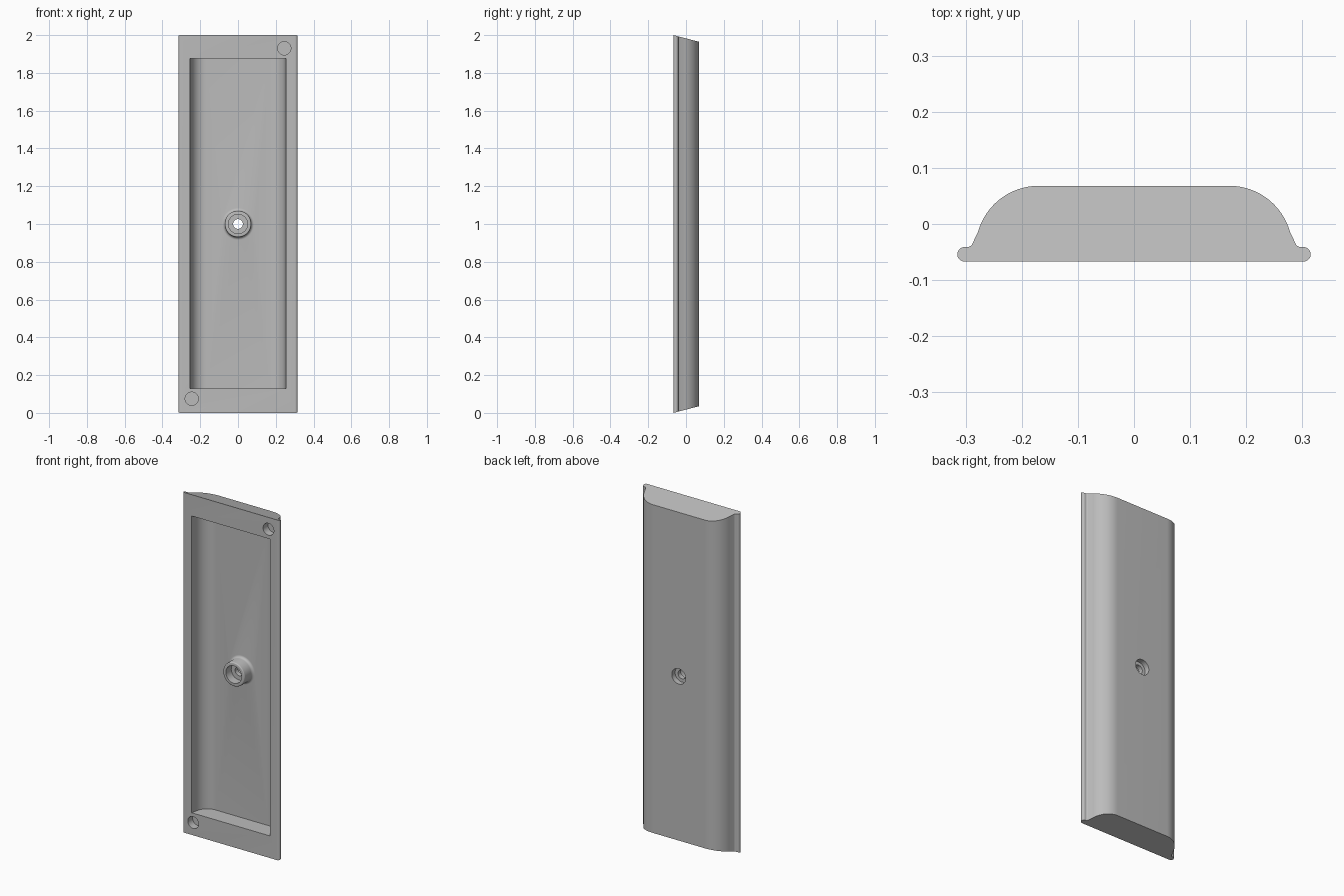
import bpy
import bmesh
from math import sin, cos, pi, radians

if "Cube" in bpy.data.objects:
    bpy.data.objects.remove(bpy.data.objects["Cube"])

FRONT, BACK, FLOOR = -0.067, 0.068, 0.035
SLOPE = 0.26

grey = bpy.data.materials.new("satin grey")
grey.use_nodes = True
color = (0.5, 0.5, 0.5, 1)
grey.diffuse_color = color
grey.node_tree.nodes["Principled BSDF"].inputs["Base Color"].default_value = color


def make_object(name, bm):
    bmesh.ops.recalc_face_normals(bm, faces=bm.faces)
    mesh = bpy.data.meshes.new(name)
    bm.to_mesh(mesh)
    bm.free()
    mesh.materials.append(grey)
    obj = bpy.data.objects.new(name, mesh)
    bpy.context.collection.objects.link(obj)
    return obj


def arc(cx, cy, r, start, end, steps):
    """Points on an arc in the x-y plane, angles in degrees."""
    angles = [radians(start + (end - start) * i / steps) for i in range(steps + 1)]
    return [(cx + r * cos(a), cy + r * sin(a)) for a in angles]


def extrude(name, half, z0, z1, slope=0):
    """Mirror a half profile and extrude it up z, with sloped ends."""
    outline = half + [(-x, y) for x, y in reversed(half)]
    bm = bmesh.new()
    low = [bm.verts.new((x, y, z0 + slope * (y - FRONT))) for x, y in outline]
    top = [bm.verts.new((x, y, z1 - slope * (y - FRONT))) for x, y in outline]
    bm.faces.new(low)
    bm.faces.new(top)
    n = len(outline)
    for i in range(n):
        j = (i + 1) % n
        bm.faces.new((low[i], low[j], top[j], top[i]))
    return make_object(name, bm)


def lathe(name, profile, x=0, z=1, steps=48):
    """Closed solid turned about the y direction from (radius, y) points."""
    bm = bmesh.new()
    rings = []
    for r, y in profile:
        rings.append([bm.verts.new((x + r * cos(2 * pi * i / steps), y,
                                    z + r * sin(2 * pi * i / steps)))
                      for i in range(steps)])
    for a, b in zip(rings, rings[1:]):
        for i in range(steps):
            j = (i + 1) % steps
            bm.faces.new((a[i], a[j], b[j], b[i]))
    bm.faces.new(rings[0])
    bm.faces.new(rings[-1])
    return make_object(name, bm)


def combine(target, tool, operation):
    mod = target.modifiers.new(operation, 'BOOLEAN')
    mod.operation = operation
    mod.solver = 'EXACT'
    mod.object = tool
    bpy.context.view_layer.objects.active = target
    bpy.ops.object.modifier_apply(modifier=mod.name)
    bpy.data.objects.remove(tool)


# Body: rounded back, small fillet and a rounded lip along each side
half_body = (arc(0.302, -0.054, 0.013, -90, 90, 10)
             + arc(0.297, -0.031, 0.010, -90, -165, 5)
             + arc(0.17, -0.044, 0.112, 16, 90, 20))
body = extrude("handle_body", half_body, 0, 2, SLOPE)

# Finger recess
half_recess = [(0.257, FRONT - 0.02), (0.255, FRONT)] + arc(0.17, -0.044, 0.079, 8, 90, 16)
combine(body, extrude("recess_cutter", half_recess, 0.13, 1.875), 'DIFFERENCE')

# Boss with a flared foot and a softened rim
foot = [(0.085 - x, y) for x, y in arc(0, FLOOR - 0.015, 0.015, 90, 0, 6)]
boss_profile = ([(0.085, FLOOR + 0.01)] + foot
                + arc(0.064, -0.034, 0.006, 0, -90, 5))
combine(body, lathe("boss", boss_profile), 'UNION')

# Stepped bore through the boss and blind holes in two corners
bores = [(0, 1, 0.051, -0.1, 0.01), (0, 1, 0.026, -0.1, 0.1),
         (0, 1, 0.045, 0.037, 0.1),
         (0.245, 1.93, 0.035, -0.1, -0.022), (-0.245, 0.075, 0.035, -0.1, -0.022)]
for x, z, r, y0, y1 in bores:
    combine(body, lathe("bore_cutter", [(r, y0), (r, y1)], x, z), 'DIFFERENCE')

bpy.ops.object.select_all(action='DESELECT')
body.select_set(True)
bpy.context.view_layer.objects.active = body
bpy.ops.object.shade_smooth_by_angle(angle=radians(30))
